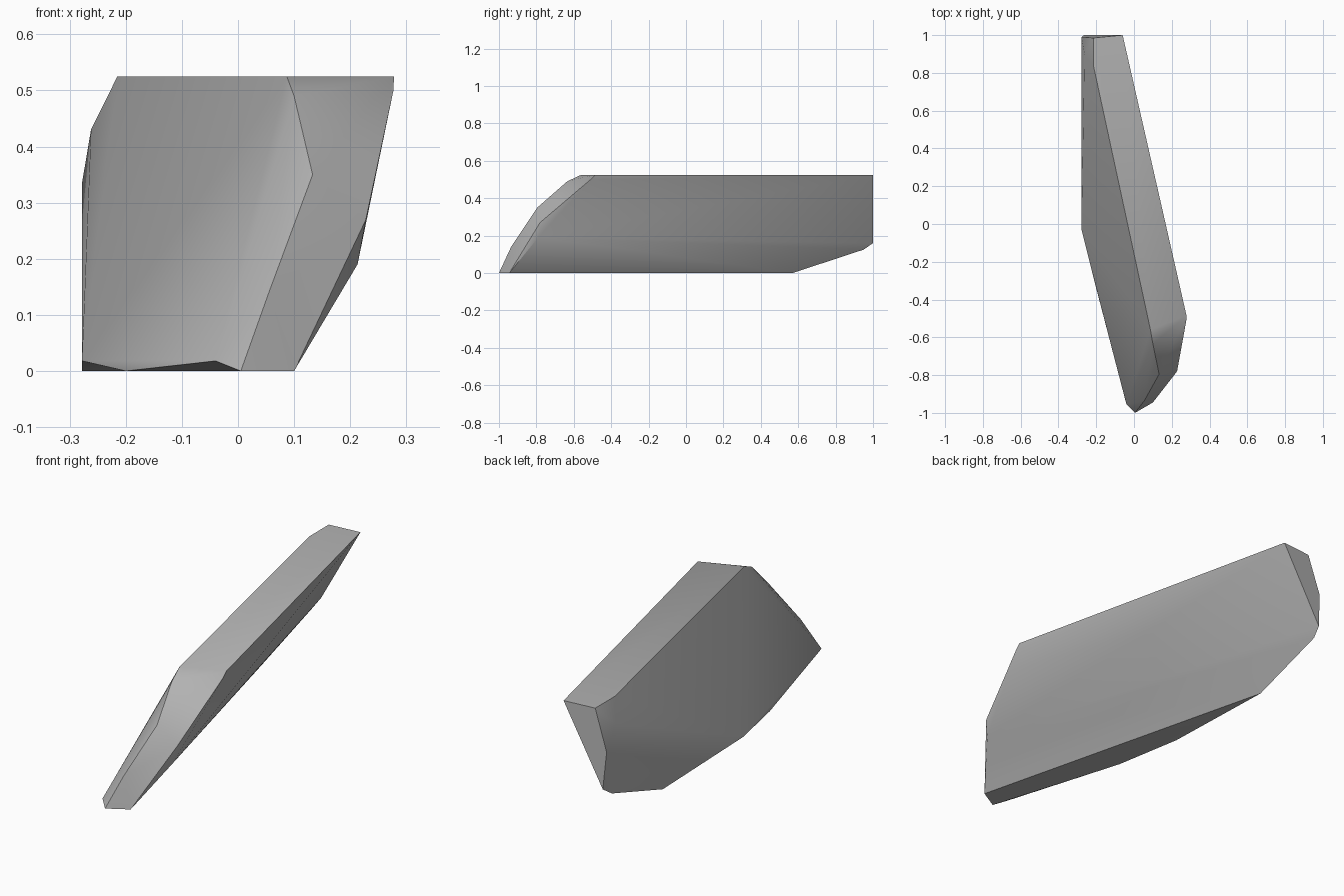
import bpy
import bmesh
import math

default_cube = bpy.data.objects.get("Cube")
if default_cube:
    bpy.data.objects.remove(default_cube, do_unlink=True)


def make_material(name, color):
    material = bpy.data.materials.new(name)
    material.use_nodes = True
    material.diffuse_color = color
    shader = material.node_tree.nodes["Principled BSDF"]
    shader.inputs["Base Color"].default_value = color
    shader.inputs["Roughness"].default_value = 0.9
    return material


def make_hull(name, outlines, material):
    """Wrap a tight convex stone around the corner points of its outlines."""
    mesh = bpy.data.meshes.new(name)
    bm = bmesh.new()
    for outline in outlines:
        for corner in outline:
            bm.verts.new(corner)
    hull = bmesh.ops.convex_hull(bm, input=bm.verts, use_existing_faces=False)
    spare = set(hull["geom_interior"]) | set(hull["geom_unused"])
    spare = [item for item in spare if isinstance(item, bmesh.types.BMVert)]
    bmesh.ops.delete(bm, geom=spare, context="VERTS")
    # Merge the nearly coplanar triangles into broad facets
    bmesh.ops.dissolve_limit(bm, angle_limit=math.radians(1),
                             verts=bm.verts, edges=bm.edges)
    bmesh.ops.recalc_face_normals(bm, faces=bm.faces)
    bm.to_mesh(mesh)
    bm.free()
    mesh.materials.append(material)
    stone = bpy.data.objects.new(name, mesh)
    bpy.context.collection.objects.link(stone)
    return stone


# Flat top of the slab
TOP = 0.525
top_outline = [(x, y, TOP) for x, y in (
    (-0.06, 1), (0.278, -0.485), (0.087, -0.56),
    (-0.215, 0.84), (-0.215, 0.985))]

# Flat underside
base_outline = [(x, y, 0) for x, y in (
    (0.10, -0.945), (0.005, -1), (-0.2, -0.34), (-0.278, 0.57))]

# Ridges running down the sloping front end
front_inner_ridge = [(0.10, -0.635, 0.49), (0.133, -0.795, 0.35),
                     (0.055, -0.935, 0.14)]
front_outer_ridge = [(0.277, -0.51, 0.50), (0.228, -0.78, 0.27),
                     (0.213, -0.79, 0.19)]

# Low chamfer along the long side
side_chamfer = [(-0.04, -0.955, 0.018), (-0.278, -0.03, 0.018)]

# Corners of the blunt back end
back_end = [(-0.262, 0.9, 0.43), (-0.278, 0.99, 0.335),
            (-0.265, 1, 0.16), (-0.278, 0.95, 0.125)]

stone_grey = make_material("stone_grey", (0.45, 0.45, 0.45, 1))
slab = make_hull("rock_slab", [top_outline, base_outline, front_inner_ridge,
                               front_outer_ridge, side_chamfer, back_end],
                 stone_grey)

# Soft shading over gentle bends, crisp main edges
bpy.ops.object.select_all(action="DESELECT")
slab.select_set(True)
bpy.context.view_layer.objects.active = slab
bpy.ops.object.shade_smooth_by_angle(angle=math.radians(30))
